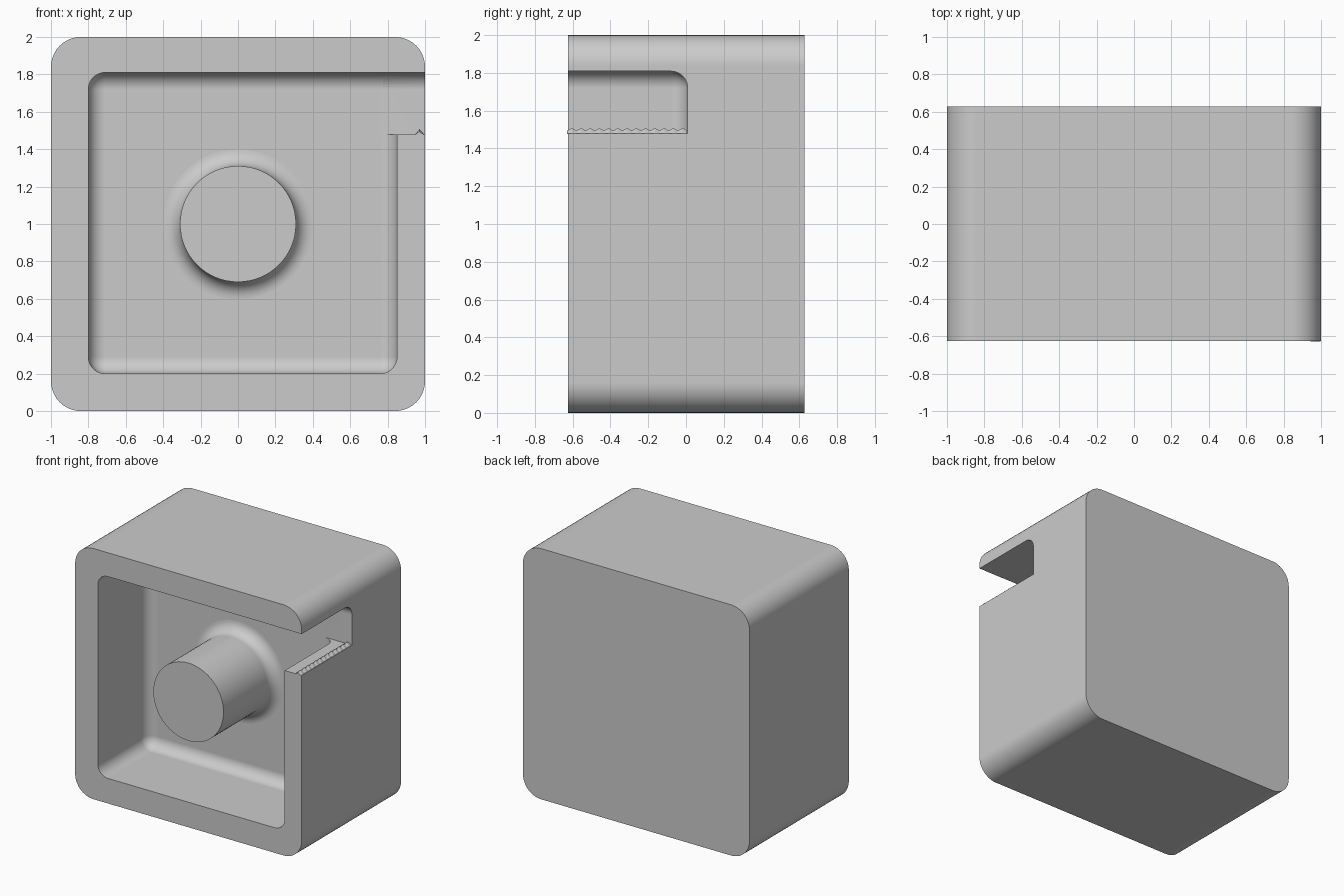
import bpy, bmesh, math

default = bpy.data.objects.get("Cube")
if default:
    bpy.data.objects.remove(default, do_unlink=True)

grey = bpy.data.materials.new("light grey")
grey.use_nodes = True
colour = (0.6, 0.6, 0.6, 1)
grey.diffuse_color = colour
grey.node_tree.nodes["Principled BSDF"].inputs["Base Color"].default_value = colour

FRONT, BACK, FLOOR = -0.625, 0.628, 0.01
FILLET = 0.09


def make(name, bm):
    bmesh.ops.recalc_face_normals(bm, faces=bm.faces[:])
    mesh = bpy.data.meshes.new(name)
    bm.to_mesh(mesh)
    bm.free()
    mesh.materials.append(grey)
    obj = bpy.data.objects.new(name, mesh)
    bpy.context.collection.objects.link(obj)
    return obj


def activate(obj):
    bpy.ops.object.select_all(action='DESELECT')
    obj.select_set(True)
    bpy.context.view_layer.objects.active = obj


def smooth(obj):
    activate(obj)
    bpy.ops.object.shade_smooth_by_angle(angle=math.radians(30))
    weighted = obj.modifiers.new("even shading", 'WEIGHTED_NORMAL')
    weighted.keep_sharp = True


def rounded_box(name, low, high, radius, pick):
    """Box between two corners; edges whose ends satisfy pick are rounded."""
    bm = bmesh.new()
    bmesh.ops.create_cube(bm, size=1)
    for v in bm.verts:
        v.co = [h if c > 0 else l for c, l, h in zip(v.co, low, high)]
    edges = [e for e in bm.edges if pick(*(v.co for v in e.verts))]
    bmesh.ops.bevel(bm, geom=edges, offset=radius, segments=10,
                    profile=0.5, affect='EDGES')
    return make(name, bm)


def along_y(a, b):
    return abs(a.y - b.y) > 0.1


def at_back(a, b):
    return min(a.y, b.y) > 0


# Rounded housing
housing = rounded_box("housing", (-1, FRONT, 0), (1, BACK, 2), 0.16, along_y)

# Front cavity with filleted floor, and side slot through the right-hand wall
cavity = rounded_box("cavity_cutter", (-0.8, -1, 0.2), (0.85, FLOOR, 1.81), FILLET,
                     lambda a, b: along_y(a, b) or at_back(a, b))
slot = rounded_box("slot_cutter", (0.7, -1, 1.478), (1.2, FLOOR - 0.001, 1.809), FILLET,
                   lambda a, b: at_back(a, b) and min(a.z, b.z) > 1.7)
activate(housing)
for cutter in (cavity, slot):
    cut = housing.modifiers.new(cutter.name, 'BOOLEAN')
    cut.operation, cut.solver, cut.object = 'DIFFERENCE', 'EXACT', cutter
    bpy.ops.object.modifier_apply(modifier=cut.name)
for cutter in (cavity, slot):
    bpy.data.objects.remove(cutter, do_unlink=True)
smooth(housing)

# Central spindle, flaring into the cavity floor
bm = bmesh.new()
profile = [(0, FRONT), (0.31, FRONT)]
for i in range(11):
    t = math.radians(9 * i)
    profile.append((0.31 + FILLET * (1 - math.cos(t)),
                    FLOOR - FILLET * (1 - math.sin(t))))
profile.append((0.40, FLOOR + 0.02))
verts = [bm.verts.new((r, y, 1)) for r, y in profile]
edges = [bm.edges.new(pair) for pair in zip(verts, verts[1:])]
bmesh.ops.spin(bm, geom=verts + edges, cent=(0, 0, 1), axis=(0, 1, 0),
               angle=math.tau, steps=64)
bmesh.ops.remove_doubles(bm, verts=bm.verts[:], dist=0.0001)
smooth(make("spindle", bm))

# Serrated cutting ridge on the slot ledge
bm = bmesh.new()
teeth = 13
previous = None
for i in range(2 * teeth + 1):
    y = FRONT - 0.004 + (FLOOR - FRONT) * i / (2 * teeth)
    crest = 1.508 if i % 2 else 1.494
    ring = [bm.verts.new((x, y, z)) for x, z in
            ((0.945, 1.476), (0.97, crest), (0.998, 1.476))]
    if previous:
        for k in range(3):
            n = (k + 1) % 3
            bm.faces.new((previous[k], previous[n], ring[n], ring[k]))
    else:
        bm.faces.new(ring)
    previous = ring
bm.faces.new(previous)
make("serrated_ridge", bm)
